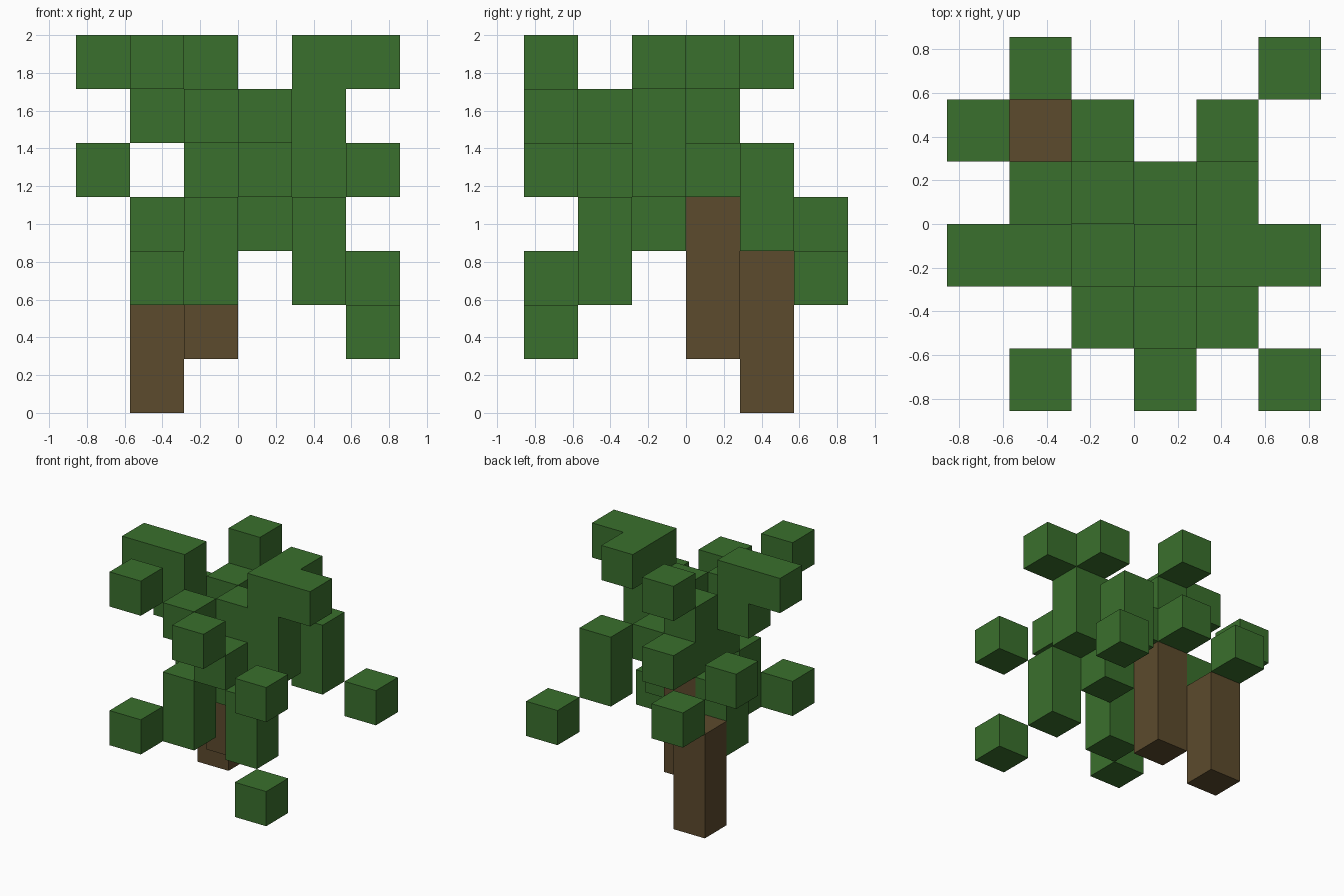
import bpy
import bmesh
from mathutils import Vector

default = bpy.data.objects.get("Cube")
if default:
    bpy.data.objects.remove(default, do_unlink=True)

CELL = 2 / 7
ORIGIN = Vector((-3, -3, 0))  # grid is six cells wide, six deep, seven high


def make_material(name, colour):
    mat = bpy.data.materials.new(name)
    mat.use_nodes = True
    mat.diffuse_color = colour
    bsdf = mat.node_tree.nodes["Principled BSDF"]
    bsdf.inputs["Base Color"].default_value = colour
    bsdf.inputs["Roughness"].default_value = 1
    return mat


leaf = make_material("leaf_green", (0.042, 0.162, 0.026, 1))
bark = make_material("bark_brown", (0.107, 0.069, 0.026, 1))


def column(x, y, bottom, height=1):
    """Grid cells of an upright block column."""
    return {(x, y, bottom + step) for step in range(height)}


# Each part is a group of block columns
wood = {
    "trunk": [column(1, 4, 0, 3)],
    "side_stem": [column(2, 3, 1, 3)],
}
foliage = {
    "crown_core": [column(3, 2, 3, 3), column(2, 2, 4), column(2, 3, 4, 2),
                   column(3, 3, 4), column(3, 1, 4), column(4, 2, 4, 3)],
    "crown_left_top": [column(4, 3, 6), column(5, 2, 6)],
    "crown_right_top": [column(1, 2, 5, 2), column(0, 2, 6)],
    "crown_back_top": [column(2, 4, 6)],
    "back_left_branch": [column(4, 4, 3, 2)],
    "back_left_tip": [column(5, 5, 2)],
    "back_leaf": [column(2, 4, 4)],
    "back_right_leaf": [column(0, 4, 4)],
    "back_low_leaf": [column(1, 5, 3)],
    "right_branch": [column(1, 3, 2, 2)],
    "front_right_branch": [column(2, 1, 2, 2)],
    "front_left_branch": [column(4, 1, 2, 2)],
    "front_upper_leaf": [column(2, 1, 5)],
    "front_middle_leaf": [column(3, 0, 5)],
    "front_right_high_tip": [column(1, 0, 6)],
    "front_right_low_tip": [column(1, 0, 2)],
    "front_left_high_tip": [column(5, 0, 4)],
    "front_left_low_tip": [column(5, 0, 1)],
}
occupied = set().union(*(cells for group in (wood, foliage)
                         for columns in group.values() for cells in columns))


def build_part(name, cells, mat):
    """Mesh the outer skin of a group of cells, skipping covered faces."""
    bm = bmesh.new()
    for cell in sorted(cells):
        centre = Vector(cell) + ORIGIN + Vector((0.5, 0.5, 0.5))
        for axis in range(3):
            for side in (-1, 1):
                normal = Vector((0, 0, 0))
                normal[axis] = side
                neighbour = tuple(int(c + n) for c, n in zip(cell, normal))
                if neighbour in occupied:
                    continue
                u = Vector((0, 0, 0))
                u[(axis + 1) % 3] = 0.5
                v = normal.cross(u)
                middle = centre + normal / 2
                corners = (-u - v, u - v, u + v, v - u)
                bm.faces.new([bm.verts.new((middle + c) * CELL) for c in corners])
    bmesh.ops.remove_doubles(bm, verts=bm.verts[:], dist=CELL / 100)
    # Merge coplanar neighbours into clean flat faces
    bmesh.ops.dissolve_limit(bm, angle_limit=0.01, verts=bm.verts[:], edges=bm.edges[:])
    mesh = bpy.data.meshes.new(name)
    bm.to_mesh(mesh)
    bm.free()
    mesh.materials.append(mat)
    bpy.context.collection.objects.link(bpy.data.objects.new(name, mesh))


for group, mat in ((wood, bark), (foliage, leaf)):
    for part, columns in group.items():
        build_part(part, set().union(*columns), mat)
